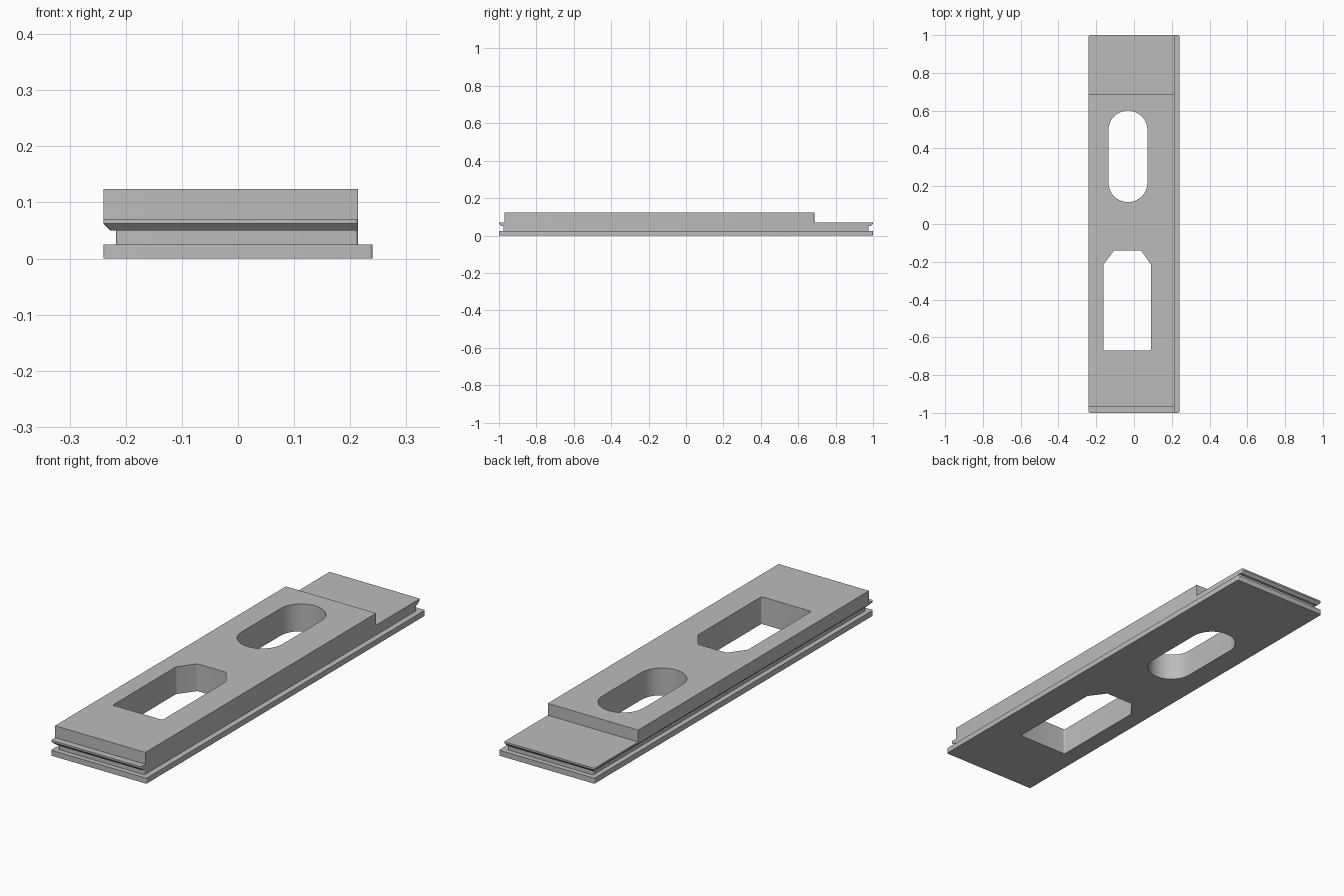
import bpy, bmesh, math
from mathutils import Vector

old = bpy.data.objects.get("Cube")
if old:
    bpy.data.objects.remove(old, do_unlink=True)

grey = bpy.data.materials.new("light grey")
grey.use_nodes = True
colour = (0.5, 0.5, 0.5, 1)
grey.diffuse_color = colour
grey.node_tree.nodes["Principled BSDF"].inputs["Base Color"].default_value = colour


def rounded(points, radius, steps=5):
    """Counter-clockwise convex outline with every corner rounded."""
    pts = [Vector(p) for p in points]
    out = []
    for i, p in enumerate(pts):
        u = (pts[i - 1] - p).normalized()
        v = (pts[(i + 1) % len(pts)] - p).normalized()
        half = u.angle(v) / 2
        centre = p + (u + v).normalized() * (radius / math.sin(half))
        start = p + u * (radius / math.tan(half)) - centre
        a = math.atan2(start.y, start.x)
        for k in range(steps + 1):
            b = a + (math.pi - 2 * half) * k / steps
            out.append(centre + Vector((math.cos(b), math.sin(b))) * radius)
    return out


def rect(x0, x1, y0, y1):
    return [(x0, y0), (x1, y0), (x1, y1), (x0, y1)]


def loft(name, levels):
    """Closed solid through a stack of (z, outline) levels."""
    bm = bmesh.new()
    rings = [[bm.verts.new((p.x, p.y, z)) for p in ring] for z, ring in levels]
    n = len(rings[0])
    for low, high in zip(rings, rings[1:]):
        for i in range(n):
            j = (i + 1) % n
            bm.faces.new((low[i], low[j], high[j], high[i]))
    bm.faces.new(rings[0][::-1])
    bm.faces.new(rings[-1])
    bmesh.ops.remove_doubles(bm, verts=bm.verts, dist=1e-5)
    bmesh.ops.recalc_face_normals(bm, faces=bm.faces)
    mesh = bpy.data.meshes.new(name)
    bm.to_mesh(mesh)
    bm.free()
    mesh.materials.append(grey)
    obj = bpy.data.objects.new(name, mesh)
    bpy.context.collection.objects.link(obj)
    return obj


def combine(body, tool, operation):
    mod = body.modifiers.new(operation, 'BOOLEAN')
    mod.operation = operation
    mod.solver = 'EXACT'
    mod.object = tool
    bpy.ops.object.select_all(action='DESELECT')
    bpy.context.view_layer.objects.active = body
    body.select_set(True)
    bpy.ops.object.modifier_apply(modifier=mod.name)
    bpy.data.objects.remove(tool, do_unlink=True)


R = 0.006
LEFT, RIGHT = -0.24, 0.214

# Wide base, recessed core, chamfered lip and raised block
base = rounded(rect(LEFT, 0.24, -1, 1), R)
core = rounded(rect(-0.217, RIGHT, -0.977, 0.977), R)
lip_low = rounded(rect(-0.228, RIGHT, -0.988, 0.988), R)
lip = rounded(rect(LEFT, RIGHT, -1, 1), R)
block = rounded(rect(LEFT, RIGHT, -0.97, 0.686), R / 6)

plate = loft("slide_plate", [(0, base), (0.025, base)])
combine(plate, loft("core", [(0.015, core), (0.06, core)]), 'UNION')
combine(plate, loft("lip", [(0.05, lip_low), (0.062, lip), (0.07, lip)]), 'UNION')
combine(plate, loft("raised_block", [(0.066, block), (0.124, block)]), 'UNION')

# Through holes: long slot and clipped-corner window
slot = rounded(rect(-0.135, 0.071, 0.116, 0.6), 0.103, 16)
window = rounded([(-0.161, -0.67), (0.09, -0.67), (0.09, -0.214),
                  (0.037, -0.14), (-0.106, -0.14), (-0.161, -0.214)], R)
for name, ring in (("slot_cutter", slot), ("window_cutter", window)):
    combine(plate, loft(name, [(-0.1, ring), (0.3, ring)]), 'DIFFERENCE')

# Merge flat neighbours and shade
bm = bmesh.new()
bm.from_mesh(plate.data)
bmesh.ops.remove_doubles(bm, verts=bm.verts, dist=1e-5)
bmesh.ops.dissolve_limit(bm, angle_limit=math.radians(0.5), verts=bm.verts, edges=bm.edges)
bm.to_mesh(plate.data)
bm.free()
bpy.ops.object.shade_smooth_by_angle(angle=math.radians(30))
